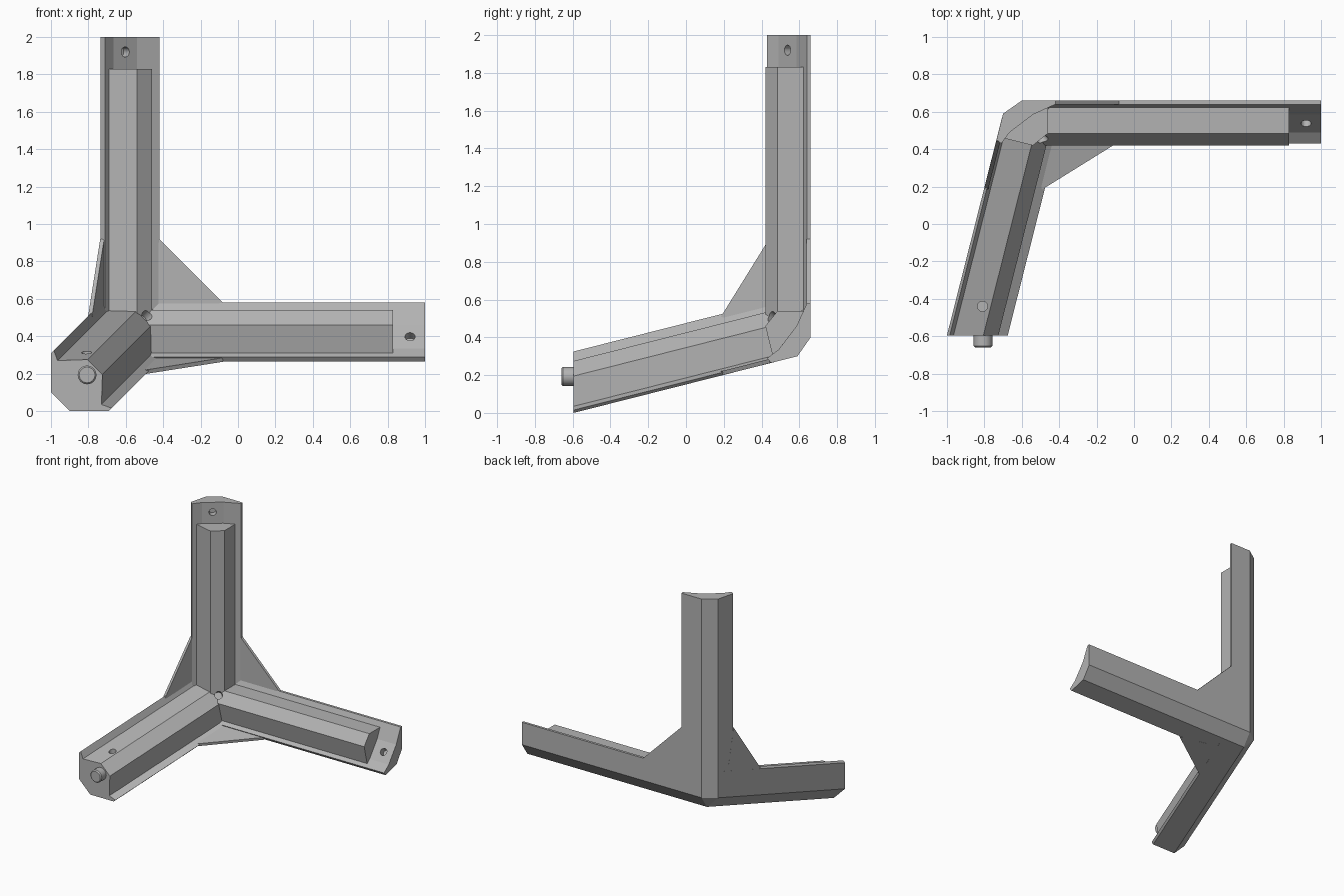
import bpy, bmesh
from mathutils import Vector

if "Cube" in bpy.data.objects:
    bpy.data.objects.remove(bpy.data.objects["Cube"])

grey = bpy.data.materials.new("mid_grey")
grey.use_nodes = True
grey.diffuse_color = (0.45, 0.45, 0.45, 1)
grey.node_tree.nodes["Principled BSDF"].inputs["Base Color"].default_value = grey.diffuse_color

X, Z = Vector((1, 0, 0)), Vector((0, 0, 1))
SLANT = Vector((-0.253, -1, -0.253))           # direction of the front arm


def swap(v):
    """Mirror that exchanges the upright arm with the sideways arm."""
    return Vector((v[2] - 1, v[1], v[0] + 1))


# Blunt outer corner and the planes around it
P1, P3 = Vector((-0.7, 0.59, 0.4)), Vector((-0.6, 0.66, 0.4))
P2 = swap(P1)
INSIDE = Vector((-0.55, 0.5, 0.45))


def plane(point, a, b):
    n = a.cross(b).normalized()
    return point, (-n if n.dot(INSIDE - point) > 0 else n)


tip = plane(P1, P2 - P1, P3 - P1)
back, left, under = plane(P3, X, Z), plane(P1, Z, SLANT), plane(P2, X, SLANT)
cham_z, cham_x = plane(P1, P3 - P1, Z), plane(P2, P3 - P2, X)
cham_s = plane(P1, P2 - P1, SLANT)


def finish(name, bm):
    bmesh.ops.recalc_face_normals(bm, faces=bm.faces)
    mesh = bpy.data.meshes.new(name)
    bm.to_mesh(mesh)
    bm.free()
    mesh.materials.append(grey)
    obj = bpy.data.objects.new(name, mesh)
    bpy.context.collection.objects.link(obj)
    return obj


def prism(name, points, along, trims=()):
    """Sweep a flat outline along a vector, then trim it with planes."""
    bm = bmesh.new()
    face = bm.faces.new([bm.verts.new(p) for p in points])
    new = bmesh.ops.extrude_face_region(bm, geom=[face], use_keep_orig=True)["geom"]
    bmesh.ops.translate(bm, vec=along, verts=[g for g in new if isinstance(g, bmesh.types.BMVert)])
    for co, no in trims:
        bmesh.ops.bisect_plane(bm, geom=bm.verts[:] + bm.edges[:] + bm.faces[:], dist=1e-5,
                               plane_co=co, plane_no=no, clear_outer=True)
        rim = [e for e in bm.edges if e.is_boundary]
        if rim:
            bmesh.ops.holes_fill(bm, edges=rim, sides=0)
    return finish(name, bm)


def cylinder(name, centre, axis, radius, length, bevel=0):
    bm = bmesh.new()
    bmesh.ops.create_cone(bm, cap_ends=True, segments=32, radius1=radius, radius2=radius, depth=length)
    if bevel:
        rim = [e for e in bm.edges if all(v.co.z > 0 for v in e.verts)]
        bmesh.ops.bevel(bm, geom=rim, offset=bevel, segments=1, affect='EDGES')
    turn = Vector(axis).to_track_quat('Z', 'Y').to_matrix()
    bmesh.ops.rotate(bm, matrix=turn, verts=bm.verts)
    bmesh.ops.translate(bm, vec=centre, verts=bm.verts)
    return finish(name, bm)


def drill(targets, centre, axis, radius=0.027):
    """Cut a blind round hole into each target."""
    cutter = cylinder("hole_cutter", centre, axis, radius, 0.1)
    cutter.hide_render = True
    for obj in targets:
        mod = obj.modifiers.new("hole", 'BOOLEAN')
        mod.object, mod.operation, mod.solver = cutter, 'DIFFERENCE', 'EXACT'
        bpy.context.view_layer.objects.active = obj
        bpy.ops.object.modifier_apply(modifier=mod.name)
    bpy.data.objects.remove(cutter)


# Upright arm and its mirrored sideways twin: open shell plus inner core
shell = [(-0.42, 0.64), (-0.42, 0.66), (-0.6, 0.66), (-0.7, 0.59),
         (-0.735, 0.45), (-0.71, 0.43), (-0.665, 0.49), (-0.54, 0.585)]
core = [(-0.46, 0.63), (-0.46, 0.485), (-0.54, 0.42), (-0.69, 0.457), (-0.665, 0.52), (-0.54, 0.61)]
hole_at, hole_axis = Vector((-0.6025, 0.5375, 1.92)), Vector((0.6, -0.8, 0))
cores = []
for label, place, along, trims in (
        ("upright", Vector, Z, (under, cham_x, cham_s, tip)),
        ("sideways", swap, X, (left, cham_z, cham_s, tip))):
    for part, outline, top in (("shell", shell, 2.0), ("core", core, 1.83)):
        pts = [place((x, y, 0.1)) for x, y in outline]
        obj = prism(f"{label}_arm_{part}", pts, along * (top - 0.1), trims)
        if part == "shell":
            axis = place(hole_axis) - place((0, 0, 0))
            drill([obj], place(hole_at), axis)
        else:
            cores.append(obj)

# Front arm: solid slanted bar, symmetric under the same mirror
END = -0.595
half = [(-1, 0.1), (-1, 0.31), (-0.985, 0.325), (-0.965, 0.27), (-0.805, 0.275)]
outline = half + [(z - 1, x + 1) for x, z in reversed(half)]
front_arm = prism("front_arm", [(x, END, z) for x, z in outline], SLANT * -1.4,
                  (back, cham_z, cham_x, tip))
drill([front_arm], Vector((-0.81, -0.44, 0.317)), Z)
drill(cores + [front_arm], Vector((-0.485, 0.447, 0.513)), (1, -1.23, 1), 0.028)

# Peg on the front arm
peg = cylinder("peg", (-0.807, -0.615, 0.193), (0, -1, 0), 0.05, 0.09, 0.008)
bpy.ops.object.select_all(action='DESELECT')
peg.select_set(True)
bpy.context.view_layer.objects.active = peg
bpy.ops.object.shade_smooth_by_angle()

# Thin gusset webs between the arms
prism("back_gusset", [(-0.42, 0.66, 0.92), (-0.08, 0.66, 0.58), (-0.5, 0.66, 0.5)],
      Vector((0, -0.022, 0)))
side = [Vector((-0.7 + 0.253 * (y - 0.59), y, z))
        for y, z in ((0.445, 0.92), (0.19, 0.509), (0.3, 0.47), (0.52, 0.47))]
inward = -left[1] * 0.022
prism("left_gusset", side, inward)
prism("lower_gusset", [swap(p) for p in side], Vector((inward.z, inward.y, inward.x)))
